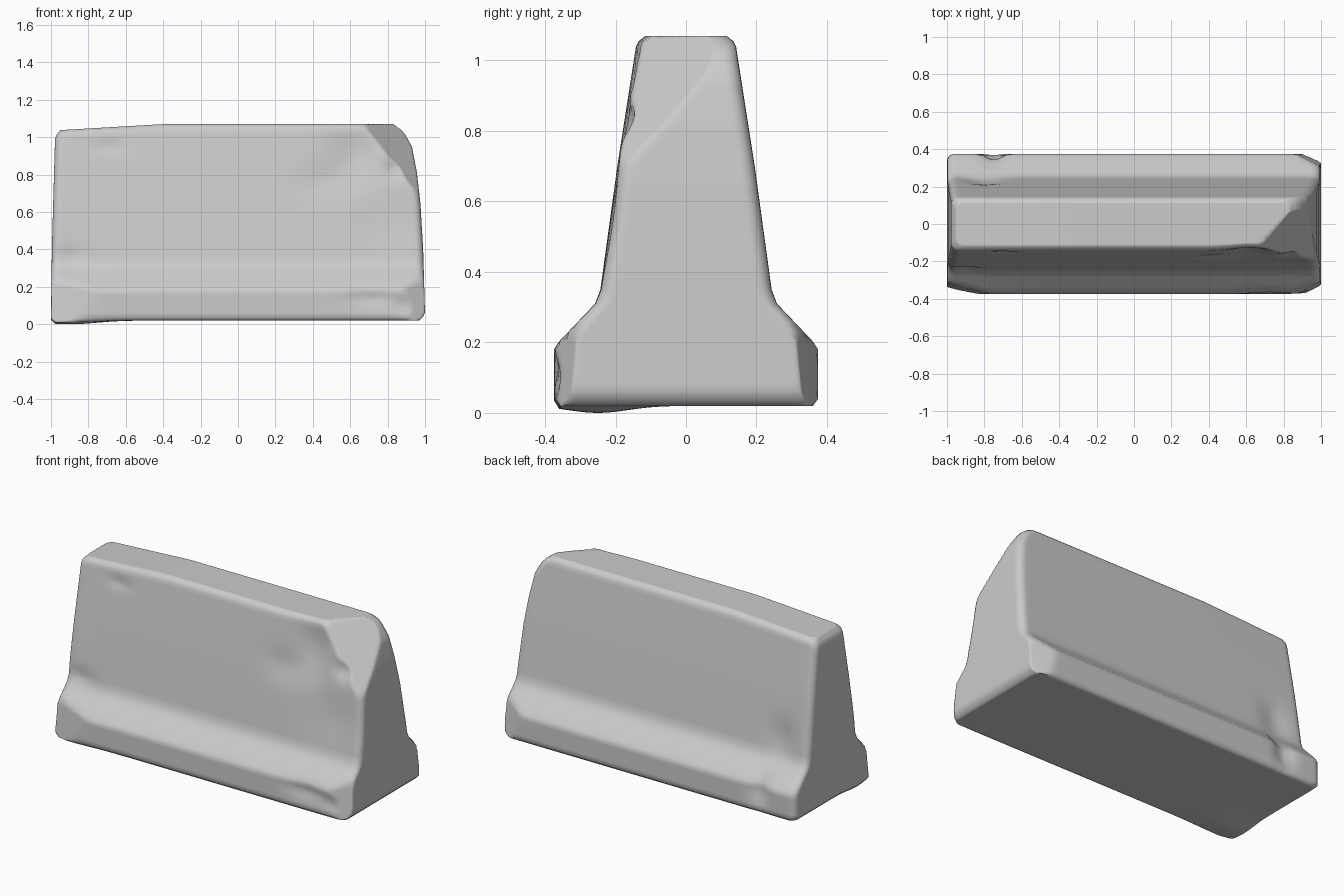
import bpy, bmesh, math
from mathutils import Vector

if "Cube" in bpy.data.objects:
    bpy.data.objects.remove(bpy.data.objects["Cube"])


def lerp_table(table, t):
    """Piecewise linear lookup in (key, value) pairs."""
    for (a, va), (b, vb) in zip(table, table[1:]):
        if t <= b:
            return va + (vb - va) * max(0, (t - a) / (b - a))
    return table[-1][1]


# Cross-section half width, and end positions, by height
WIDTH = [(0.02, 0.36), (0.04, 0.375), (0.18, 0.375), (0.205, 0.358), (0.31, 0.258),
         (0.35, 0.243), (0.7, 0.195), (1.04, 0.142), (1.055, 0.134), (1.07, 0.115)]
LEFT = [(0.02, -0.98), (0.04, -1.0), (0.4, -0.995), (1.03, -0.978), (1.07, -0.95)]
RIGHT = [(0.02, 0.97), (0.05, 1.0), (0.4, 0.99), (0.65, 0.975), (0.82, 0.955),
         (0.95, 0.93), (1.03, 0.885), (1.07, 0.83)]
# Row heights by normalised position, so that rows land on the profile corners
ROWS = [(-1, 0.02), (-0.92, 0.04), (-0.68, 0.18), (-0.6, 0.205), (-0.44, 0.31),
        (-0.36, 0.35), (0.84, 1.04), (0.92, 1.055), (1, 1.07)]

# Dents: side (-1 front, 1 back), x, z, radius x, radius z, depth
DENTS = [(-1, 0.62, 0.90, 0.12, 0.16, 0.035), (-1, 0.45, 0.76, 0.12, 0.09, 0.015),
         (-1, 0.84, 0.83, 0.05, 0.05, 0.03), (-1, 0.82, 0.55, 0.2, 0.16, 0.012),
         (-1, 0.72, 0.14, 0.12, 0.05, 0.02), (-1, 0.9, 0.1, 0.06, 0.05, 0.02),
         (-1, -0.7, 0.95, 0.06, 0.03, 0.012), (-1, -0.9, 0.36, 0.08, 0.05, 0.012),
         (1, -0.75, 0.16, 0.05, 0.09, 0.035), (1, -0.8, 0.42, 0.08, 0.12, 0.02)]

# Chipped corners: point on the cut, outward direction
CHIPS = [((0.67, -0.12, 1.07), (0.63, -0.55, 0.59)),
         ((0.88, 0.375, 0.1), (0.4, 0.9, 0.1)),
         ((0.9, -0.37, 0.1), (0.45, -0.9, 0.1)),
         ((-0.8, -0.375, 0.1), (-0.22, -0.97, 0.1)),
         ((-0.97, 0.13, 1.0), (-0.6, 0.5, 0.6)),
         ((-0.97, -0.15, 1.02), (-0.6, -0.5, 0.6))]
CHIPS = [(Vector(p), Vector(n).normalized()) for p, n in CHIPS]


def shape(co):
    a, b, c = co
    z = lerp_table(ROWS, c)
    # Ends follow the height profile
    left, right = lerp_table(LEFT, z), lerp_table(RIGHT, z)
    x = left + (right - left) * (a + 1) / 2
    # Rounded vertical corners
    r = 0.04
    near = max(0, r - min(x - left, right - x)) / r
    y = b * (lerp_table(WIDTH, z) - r * (1 - math.sqrt(max(0, 1 - near * near))))
    # Sagging top on the left
    z -= 0.035 * max(0, (-x - 0.4) / 0.6) * max(0, c)
    # Lump under the front left corner
    if c < 0:
        z -= 0.02 * math.exp(-((x + 0.9) / 0.2) ** 2 - ((y + 0.25) / 0.12) ** 2) * -c
    # Dents
    for side, dx, dz, rx, rz, depth in DENTS:
        w = math.exp(-((x - dx) / rx) ** 2 - ((z - dz) / rz) ** 2)
        y -= side * depth * w * max(0, side * b)
    p = Vector((x, y, z))
    for point, normal in CHIPS:
        p -= normal * max(0, (p - point).dot(normal))
    return p


# Barrier block: a finely divided cube pushed into shape
bm = bmesh.new()
bmesh.ops.create_cube(bm, size=2)
bmesh.ops.subdivide_edges(bm, edges=bm.edges[:], cuts=49, use_grid_fill=True)
for v in bm.verts:
    # Columns crowd towards the ends to carry the rounding
    v.co.x = math.sin(v.co.x * math.pi / 2)
    v.co = shape(v.co)
bmesh.ops.recalc_face_normals(bm, faces=bm.faces[:])
mesh = bpy.data.meshes.new("barrier_block")
bm.to_mesh(mesh)
bm.free()
barrier = bpy.data.objects.new("barrier_block", mesh)
bpy.context.collection.objects.link(barrier)
bpy.context.view_layer.objects.active = barrier
barrier.select_set(True)
bpy.ops.object.shade_smooth_by_angle(angle=math.radians(60))
